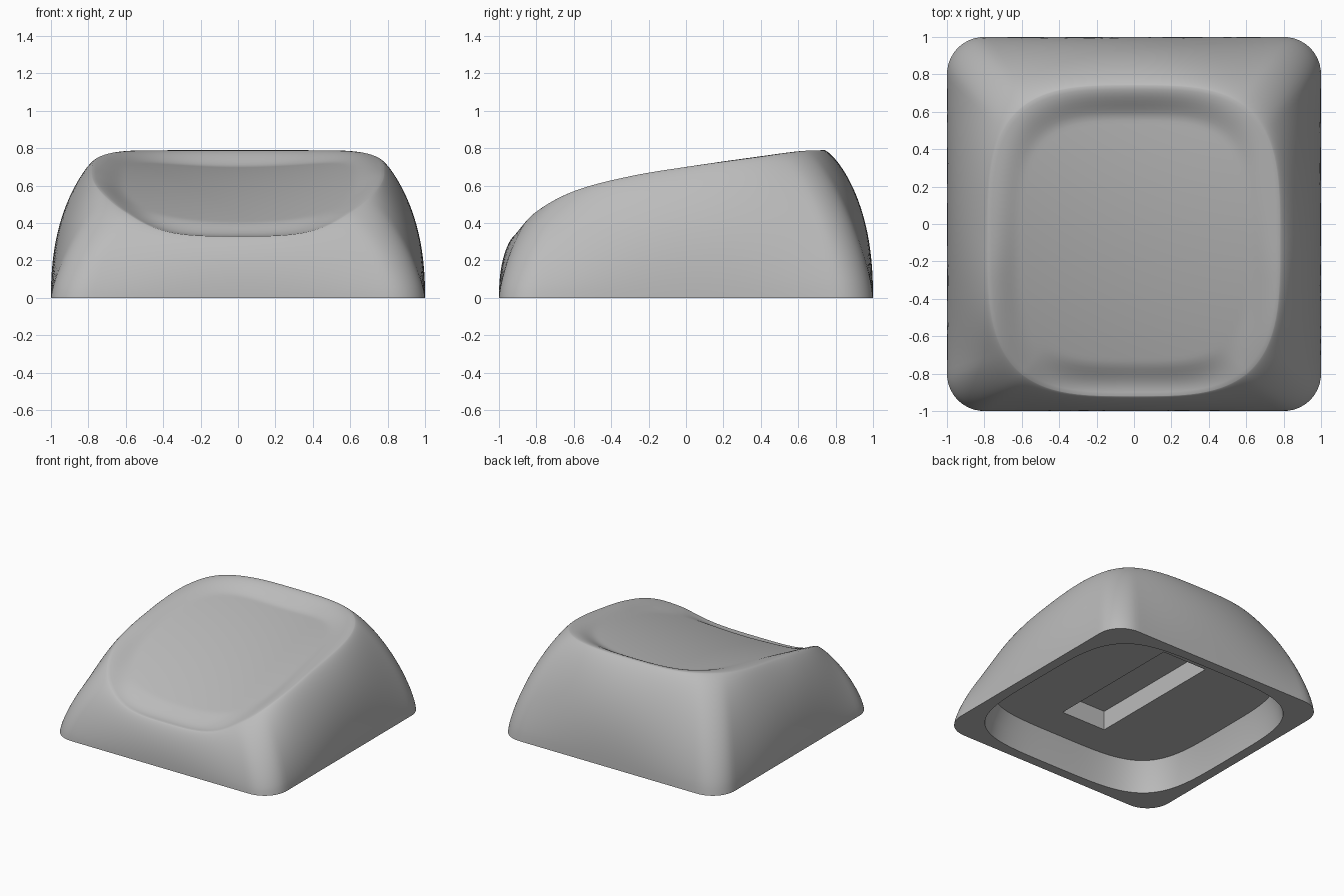
import bpy, bmesh, math

cube = bpy.data.objects.get("Cube")
if cube:
    bpy.data.objects.remove(cube, do_unlink=True)

SIDES = 160
CEILING, SLOT_TOP = 0.234, 0.39
# Angles around the cap, packed closer together at the corners
STEPS = [2 * math.pi * i / SIDES for i in range(SIDES)]
ANGLES = [a + 0.17 * math.sin(4 * a) for a in STEPS]

# Ridge height along the depth of the cap, front to back
RIDGE = [(-0.92, 0.33), (-0.8, 0.46), (-0.6, 0.57), (-0.3, 0.65),
         (0, 0.70), (0.4, 0.755), (0.62, 0.785), (0.74, 0.79)]


def ridge_height(y):
    """Smooth cubic interpolation through the ridge profile."""
    pts = RIDGE
    y = min(max(y, pts[0][0]), pts[-1][0])
    i = next(k for k in range(len(pts) - 1) if y <= pts[k + 1][0])

    def slope(k):
        a, b = pts[max(k - 1, 0)], pts[min(k + 1, len(pts) - 1)]
        return (b[1] - a[1]) / (b[0] - a[0])
    (y0, z0), (y1, z1) = pts[i], pts[i + 1]
    h = y1 - y0
    t = (y - y0) / h
    m0, m1 = slope(i) * h, slope(i + 1) * h
    return (z0 * (2 * t**3 - 3 * t**2 + 1) + m0 * (t**3 - 2 * t**2 + t)
            + z1 * (3 * t**2 - 2 * t**3) + m1 * (t**3 - t**2))


def rounded_square(a, radius=0.2):
    """Point on a square of half width 1 with rounded corners."""
    c, s = abs(math.cos(a)), abs(math.sin(a))
    k = 1 - radius
    if min(c, s) <= k * max(c, s):
        r = 1 / max(c, s)
    else:
        d = k * (c + s)
        r = d + math.sqrt(max(d * d - 2 * k * k + radius**2, 0))
    return r * math.cos(a), r * math.sin(a)


def soft_square(a, wx, wy, n, cy=0.0):
    """Point on a superellipse."""
    c, s = math.cos(a), math.sin(a)
    r = (abs(c)**n + abs(s)**n) ** (-1 / n)
    return wx * r * c, cy + wy * r * s


def dish_height(x, y):
    return 0.61 + 0.21 * y - 0.09 * y * y + 0.07 * (x / 0.7)**2


MID_Y = -0.09
crest = [soft_square(a, 0.78, 0.83, 3.4, MID_Y) for a in ANGLES]
crest_z = [ridge_height(y) for _, y in crest]
base = [rounded_square(a) for a in ANGLES]
# Walls bulge at mid side and run straighter at the corners
bulge = [2.3 - 0.95 * math.sin(2 * a)**2 for a in ANGLES]


def wall_ring(u):
    """Outer wall, from the foot (u = 0) to the ridge (u = 1)."""
    ring = []
    for (cx, cy), (bx, by), z, p in zip(crest, base, crest_z, bulge):
        f = max(1 - u**p, 0) ** 0.75
        ring.append((cx + f * (bx - cx), cy + f * (by - cy), u * z))
    return ring


def dish_ring(s):
    """Dished top, from the ridge (s = 1) towards the middle (s = 0)."""
    t = min((1 - s) / 0.22, 1)
    w = t * t * (3 - 2 * t)
    ring = []
    for (cx, cy), z in zip(crest, crest_z):
        x, y = s * cx, MID_Y + s * (cy - MID_Y)
        ring.append((x, y, z * (1 - w) + dish_height(x, y) * w))
    return ring


def cavity_ring(width, z):
    return [(*soft_square(a, width, width, 4.2), z) for a in ANGLES]


# Rings from the cavity ceiling, over the rim and wall, to the dish
rings = [cavity_ring(0.86, CEILING), cavity_ring(0.90, CEILING / 2), cavity_ring(0.92, 0)]
rings += [wall_ring(math.sin(math.pi / 2 * k / 24)) for k in range(25)]
rings += [dish_ring(1 - k / 40) for k in range(1, 40)]

bm = bmesh.new()
loops = [[bm.verts.new(p) for p in ring] for ring in rings]
for low, high in zip(loops, loops[1:]):
    for i in range(SIDES):
        j = (i + 1) % SIDES
        bm.faces.new((low[i], low[j], high[j], high[i]))
bm.faces.new(list(reversed(loops[0])))
middle = bm.verts.new((0, MID_Y, dish_height(0, MID_Y)))
for i in range(SIDES):
    bm.faces.new((loops[-1][i], loops[-1][(i + 1) % SIDES], middle))
bmesh.ops.recalc_face_normals(bm, faces=bm.faces[:])
mesh = bpy.data.meshes.new("key_cap")
bm.to_mesh(mesh)
bm.free()
cap = bpy.data.objects.new("key_cap", mesh)
bpy.context.collection.objects.link(cap)

# Plain grey plastic
grey = bpy.data.materials.new("grey_plastic")
grey.use_nodes = True
colour = (0.5, 0.5, 0.5, 1)
grey.diffuse_color = colour
grey.node_tree.nodes["Principled BSDF"].inputs["Base Color"].default_value = colour
mesh.materials.append(grey)

# Long slot cut up into the cavity ceiling
low = CEILING - 0.1
bpy.ops.mesh.primitive_cube_add(size=1, location=(0, 0, (low + SLOT_TOP) / 2))
cutter = bpy.context.object
cutter.name = "slot_cutter"
cutter.scale = (0.4, 1.16, SLOT_TOP - low)
cutter.hide_render = True
cutter.data.materials.append(grey)
bpy.context.view_layer.update()
cut = cap.modifiers.new("slot", 'BOOLEAN')
cut.operation = 'DIFFERENCE'
cut.solver = 'EXACT'
cut.object = cutter

bpy.ops.object.select_all(action='DESELECT')
cap.select_set(True)
bpy.context.view_layer.objects.active = cap
bpy.ops.object.modifier_apply(modifier=cut.name)
bpy.data.objects.remove(cutter, do_unlink=True)
bpy.ops.object.shade_smooth_by_angle(angle=math.radians(35))
